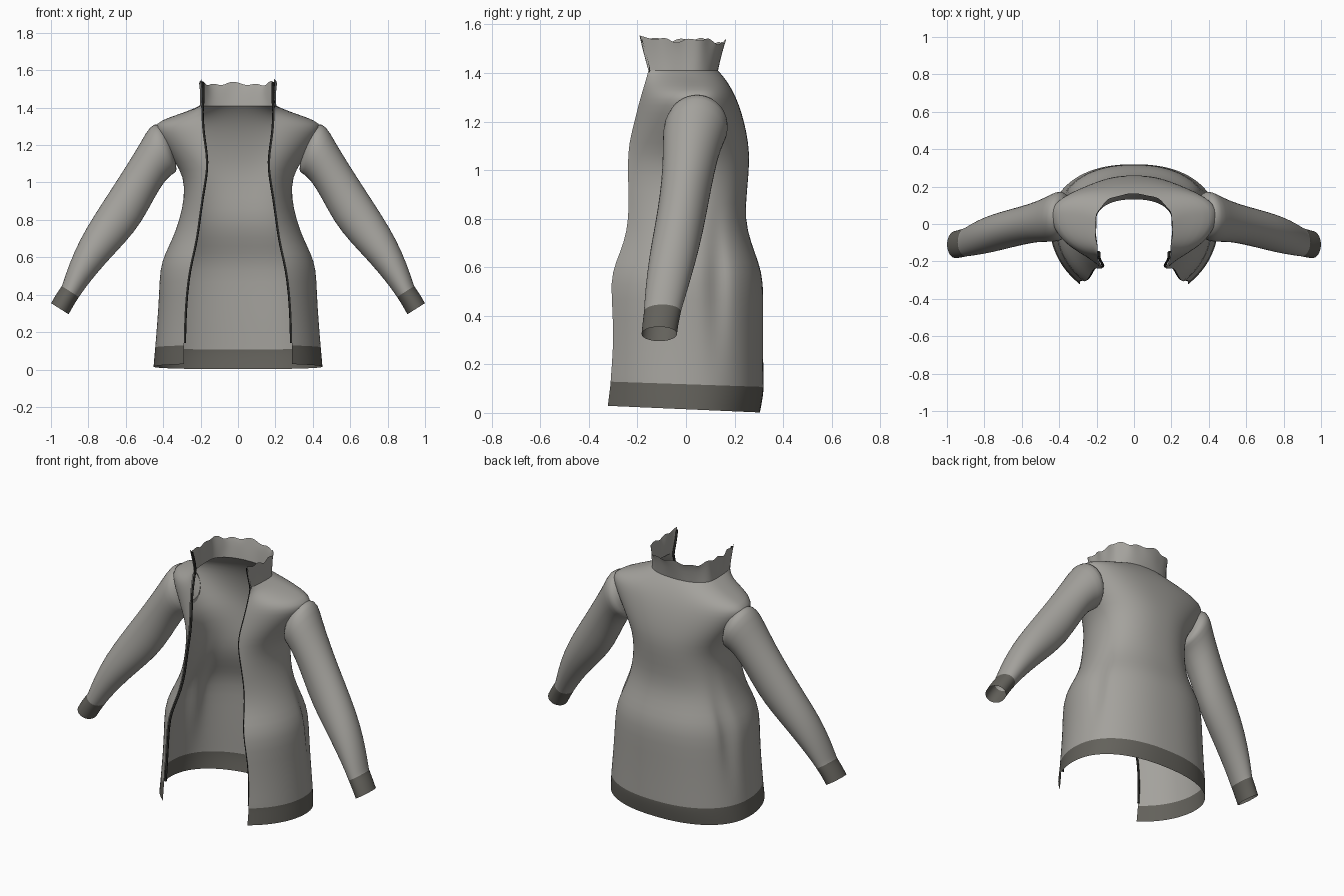
import bpy, bmesh, math
from math import sin, cos, pi, asin, exp, sqrt


def material(name, rgb):
    m = bpy.data.materials.new(name)
    m.diffuse_color = (*rgb, 1)
    return m


CLOTH = material("grey_cloth", (0.37, 0.36, 0.335))
TRIM = material("dark_ribbing", (0.125, 0.12, 0.105))
ZIP = material("black_zip", (0.02, 0.02, 0.018))


def loft(name, rings, mats, closed=False, mat_rule=None, levels=1):
    """Skin a list of equal-length point rings."""
    bm = bmesh.new()
    vs = [[bm.verts.new(p) for p in r] for r in rings]
    n = len(rings[0])
    for i in range(len(rings) - 1):
        for j in range(n if closed else n - 1):
            k = (j + 1) % n
            f = bm.faces.new((vs[i][j], vs[i][k], vs[i + 1][k], vs[i + 1][j]))
            f.smooth = True
            f.material_index = mat_rule(i) if mat_rule else 0
    bmesh.ops.recalc_face_normals(bm, faces=bm.faces)
    me = bpy.data.meshes.new(name)
    bm.to_mesh(me)
    bm.free()
    for m in mats:
        me.materials.append(m)
    ob = bpy.data.objects.new(name, me)
    bpy.context.collection.objects.link(ob)
    if levels:
        s = ob.modifiers.new("smooth", "SUBSURF")
        s.levels = s.render_levels = levels
        s.boundary_smooth = 'PRESERVE_CORNERS'
    return ob


# Body sections: z, opening half width, side half width, front y, side y, back y
BODY = [
    (0.015, 0.29, 0.452, -0.322, 0.00, 0.305),
    (0.065, 0.29, 0.448, -0.316, 0.00, 0.315),
    (0.105, 0.29, 0.444, -0.311, 0.00, 0.320),
    (0.118, 0.29, 0.443, -0.310, 0.00, 0.320),
    (0.131, 0.29, 0.442, -0.310, 0.00, 0.320),
    (0.250, 0.288, 0.432, -0.300, 0.00, 0.318),
    (0.400, 0.28, 0.422, -0.300, 0.00, 0.318),
    (0.540, 0.262, 0.418, -0.312, -0.01, 0.320),
    (0.620, 0.242, 0.390, -0.290, 0.00, 0.300),
    (0.700, 0.225, 0.350, -0.255, 0.01, 0.268),
    (0.800, 0.211, 0.312, -0.235, 0.02, 0.242),
    (0.920, 0.195, 0.286, -0.237, 0.03, 0.252),
    (1.030, 0.175, 0.290, -0.240, 0.04, 0.262),
    (1.110, 0.168, 0.338, -0.235, 0.04, 0.258),
    (1.200, 0.180, 0.398, -0.212, 0.04, 0.240),
    (1.270, 0.190, 0.440, -0.195, 0.045, 0.218),
    (1.315, 0.193, 0.445, -0.182, 0.05, 0.198),
    (1.348, 0.195, 0.370, -0.172, 0.05, 0.180),
    (1.382, 0.196, 0.265, -0.162, 0.04, 0.157),
    (1.410, 0.194, 0.205, -0.155, 0.01, 0.132),
]
COLLAR = [
    BODY[-1],
    (1.450, 0.190, 0.203, -0.165, 0.005, 0.140),
    (1.500, 0.190, 0.203, -0.178, 0.00, 0.152),
    (1.538, 0.193, 0.206, -0.190, 0.00, 0.162),
]


def hem_tilt(z, y):
    return -0.045 * y * max(0, 1 - z / 0.5)


def section(z, xo, w, yf, ys, yb, nf=10, nb=14):
    """U-shaped section, open at the front."""
    a0 = asin(xo / w)
    b = (ys - yf) / cos(a0)
    half = []
    for i in range(nf):
        a = a0 + (pi / 2 - a0) * i / nf
        half.append([w * sin(a), ys - b * cos(a)])
    for i in range(nb):
        a = pi / 2 * i / nb
        half.append([w * cos(a) ** 0.88, ys + (yb - ys) * sin(a) ** 0.88])
    # side seam crease below the waist
    for p in half:
        k = exp(-((p[1] - 0.13) / 0.035) ** 2) * exp(-((z - 0.55) / 0.2) ** 2)
        p[0] *= 1 - 0.09 * k
    pts = half + [[0, yb]] + [[-x, y] for x, y in reversed(half)]
    return [(x, y, max(0, z + hem_tilt(z, y))) for x, y in pts]


# Body with hem band
loft("jacket_body", [section(*r) for r in BODY], [CLOTH, TRIM],
     mat_rule=lambda i: 1 if i < 3 else 0)

# Stand-up collar with ruffled, ragged top edge
rings = []
for k, r in enumerate(COLLAR):
    ring = section(*r)
    t = k / 3
    out = []
    for j, (x, y, z) in enumerate(ring):
        s = 1 + 0.02 * t * sin(j * 1.1)
        dz = 0
        if k == 3:
            dz = 0.008 * sin(j * 1.3 + 0.6) + 0.007 * sin(j * 0.57)
            dz += 0.012 if j in (0, len(ring) - 1) else -0.012 * max(0, y / 0.16)
        out.append((x * s, y * s, z + dz))
    rings.append(out)
loft("collar", rings, [CLOTH])

# Sleeve outline: upper x, z; lower x, z; centre y; y radius
SLEEVE = [
    (0.375, 1.275, 0.335, 1.12, 0.050, 0.085),
    (0.425, 1.322, 0.325, 1.06, 0.048, 0.122),
    (0.472, 1.305, 0.337, 1.05, 0.042, 0.137),
    (0.515, 1.225, 0.385, 1.02, 0.027, 0.124),
    (0.588, 1.105, 0.445, 0.92, 0.012, 0.109),
    (0.678, 0.965, 0.515, 0.785, -0.008, 0.103),
    (0.770, 0.825, 0.600, 0.68, -0.030, 0.102),
    (0.850, 0.690, 0.702, 0.575, -0.056, 0.099),
    (0.905, 0.560, 0.795, 0.465, -0.080, 0.088),
    (0.939, 0.456, 0.844, 0.396, -0.096, 0.078),
    (0.943, 0.447, 0.850, 0.387, -0.097, 0.077),
    (0.948, 0.438, 0.856, 0.378, -0.098, 0.077),
    (0.975, 0.400, 0.880, 0.340, -0.105, 0.075),
    (1.000, 0.355, 0.905, 0.295, -0.110, 0.074),
]
N = 20
for side, s in (("right", 1), ("left", -1)):
    rings = []
    for ux, uz, lx, lz, yc, ry in SLEEVE:
        ring = []
        for j in range(N):
            a = 2 * pi * j / N
            c = cos(a) / 2
            ring.append((s * ((ux + lx) / 2 + (ux - lx) * c), yc + ry * sin(a),
                         (uz + lz) / 2 + (uz - lz) * c))
        rings.append(ring)
    loft("sleeve_" + side, rings, [CLOTH, TRIM], closed=True,
         mat_rule=lambda i: 1 if i >= 10 else 0)

    # Zip edge along the front opening, tucked just inside it
    rings = []
    for z, xo, w, yf, ys, yb in BODY[4:] + COLLAR[1:]:
        zz = z + hem_tilt(z, yf)
        rings.append([(s * (xo + 0.011 * cos(a) - 0.005), yf + 0.008 * sin(a) + 0.009, zz)
                      for a in (0, pi / 2, pi, 3 * pi / 2)])
    loft("zip_edge_" + side, rings, [ZIP], closed=True)
